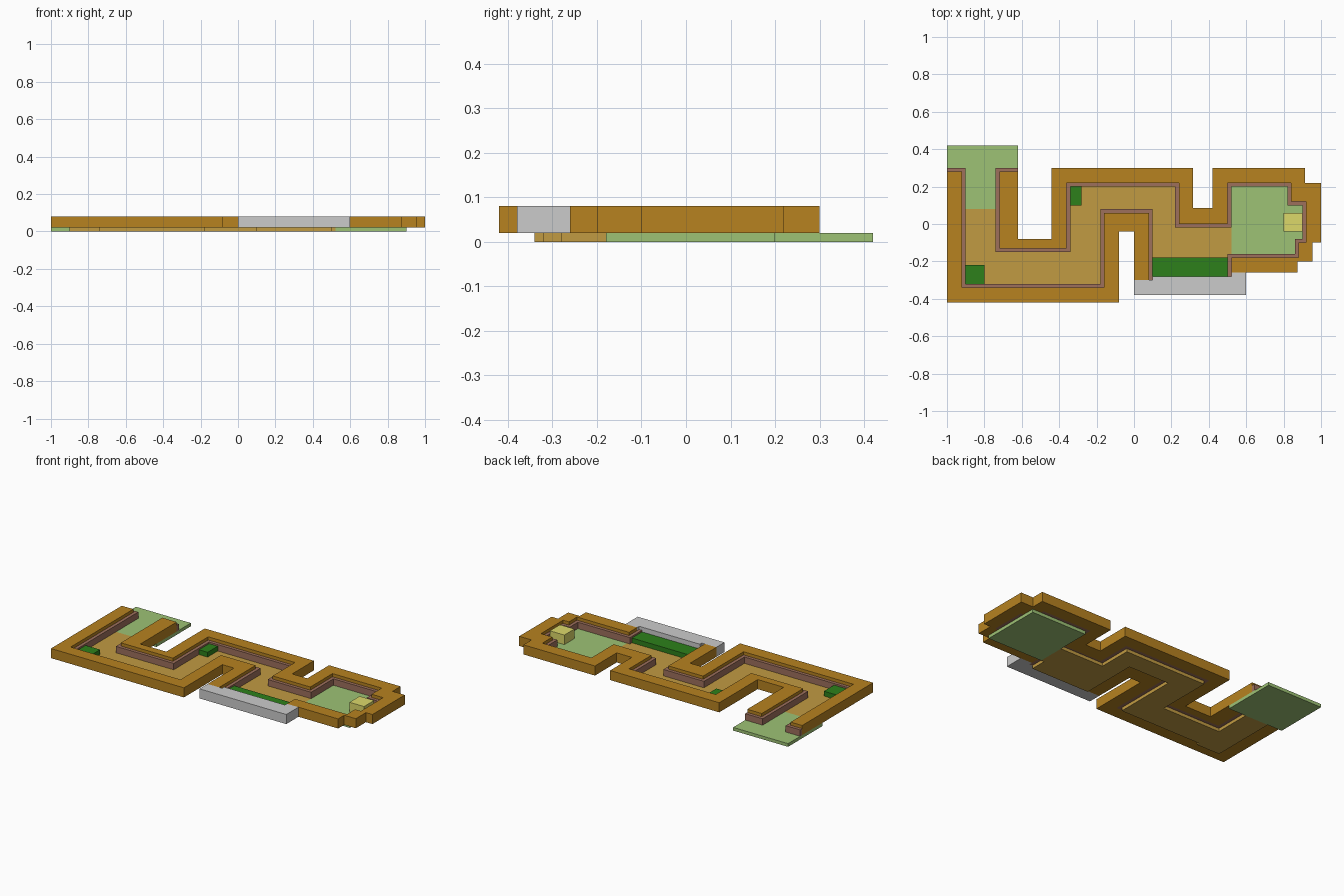
import bpy, bmesh
from mathutils import Vector

if "Cube" in bpy.data.objects:
    bpy.data.objects.remove(bpy.data.objects["Cube"])


def material(name, rgb):
    m = bpy.data.materials.new(name)
    lin = [(c / 255 / 12.92) if c < 11 else ((c / 255 + 0.055) / 1.055) ** 2.4 for c in rgb]
    m.diffuse_color = (*lin, 1)
    m.use_nodes = True
    m.node_tree.nodes["Principled BSDF"].inputs["Base Color"].default_value = m.diffuse_color
    return m


ORANGE = material("wall_orange", (183, 130, 32))
BROWN = material("trim_brown", (158, 112, 92))
TAN = material("floor_tan", (193, 155, 66))
LIGHT = material("light_green", (157, 194, 117))
DARK = material("dark_green", (45, 128, 27))
YELLOW = material("pale_yellow", (220, 216, 106))


def slab(name, outline, z0, z1, mat=None):
    """Extrude a flat outline from z0 to z1."""
    bm = bmesh.new()
    face = bm.faces.new([bm.verts.new((x, y, z0)) for x, y in outline])
    ext = bmesh.ops.extrude_face_region(bm, geom=[face])
    top = [v for v in ext["geom"] if isinstance(v, bmesh.types.BMVert)]
    bmesh.ops.translate(bm, verts=top, vec=(0, 0, z1 - z0))
    # the starting face is kept by the extrude and closes the bottom
    bmesh.ops.recalc_face_normals(bm, faces=bm.faces)
    mesh = bpy.data.meshes.new(name)
    bm.to_mesh(mesh)
    bm.free()
    ob = bpy.data.objects.new(name, mesh)
    bpy.context.collection.objects.link(ob)
    if mat:
        mesh.materials.append(mat)
    return ob


def box(name, x0, x1, y0, y1, z0, z1, mat=None):
    return slab(name, [(x0, y0), (x1, y0), (x1, y1), (x0, y1)], z0, z1, mat)


def offset(path, d):
    """Shift a right-angled path sideways by d (positive is left)."""
    out = []
    for i, p in enumerate(path):
        shift = Vector((0, 0))
        for a, b in ((i - 1, i), (i, i + 1)):
            if a >= 0 and b < len(path):
                t = (Vector(path[b]) - Vector(path[a])).normalized()
                n = Vector((-t.y, t.x))
                if shift.length == 0 or abs(shift.normalized().dot(n)) < 0.5:
                    shift += n * d
        out.append((p[0] + shift.x, p[1] + shift.y))
    return out


FLOOR, TRIM, WALL = 0.02, 0.06, 0.08

# Corridor walls: outer line plus the inner line back again
south_outer = [(-1, .28), (-1, -.42), (-.08, -.42), (-.08, -.04), (0, -.04), (0, -.30)]
south_inner = [(.08, -.30), (.08, .06), (-.16, .06), (-.16, -.34), (-.92, -.34), (-.92, .28)]
north_outer = [(-.62, .28), (-.62, -.08), (-.44, -.08), (-.44, .30), (.315, .30),
               (.315, .085), (.42, .085), (.42, .30), (.915, .30), (.915, .22),
               (1, .22), (1, -.10), (.955, -.10), (.955, -.20), (.875, -.20),
               (.875, -.26), (.52, -.26)]
north_inner = [(.52, -.18), (.88, -.18), (.88, -.10), (.92, -.10), (.92, .12),
               (.84, .12), (.84, .22), (.50, .22), (.50, 0), (.24, 0), (.24, .22),
               (-.36, .22), (-.36, -.13), (-.72, -.13), (-.72, .28)]
slab("south_wall", south_outer + south_inner, FLOOR, WALL, ORANGE)
slab("north_wall", north_outer + north_inner, FLOOR, WALL, ORANGE)

# Lower trim running along the inside of the walls
for name, path, d in (("south_trim", south_inner, -.02),
                      ("north_trim", [(.52, -.28)] + north_inner, .02)):
    slab(name, path + offset(path, d)[::-1], FLOOR, TRIM, BROWN)

# Trim caps on the two wall ends at the entrance
box("entrance_cap_left", -1, -.90, .28, .30, FLOOR, TRIM, BROWN)
box("entrance_cap_right", -.74, -.62, .28, .30, FLOOR, TRIM, BROWN)

# Grey block behind the alcove
slab("alcove_back_wall", [(0, -.38), (.60, -.38), (.60, -.26), (.52, -.26), (.52, -.28),
                          (.10, -.28), (.10, -.30), (0, -.30)], FLOOR, WALL)

# Floors
slab("corridor_floor", [(-.90, .08), (-.90, -.34), (-.74, -.34), (-.74, -.32), (-.18, -.32),
                        (-.18, .08), (.10, .08), (.10, -.28), (.50, -.28), (.50, -.18),
                        (.52, -.18), (.52, -.01), (.22, -.01), (.22, .20), (-.34, .20),
                        (-.34, -.15), (-.74, -.15), (-.74, .08)], 0, FLOOR, TAN)
box("entrance_floor", -1, -.62, .08, .42, 0, FLOOR, LIGHT)
box("end_room_floor", .52, .90, -.18, .20, 0, FLOOR, LIGHT)

# Furniture blocks
box("alcove_bench", .10, .50, -.28, -.18, FLOOR, .05, DARK)
box("corner_block", -.90, -.80, -.32, -.22, FLOOR, .05, DARK)
box("hall_block", -.34, -.28, .10, .20, FLOOR, .05, DARK)
box("end_room_block", .80, .90, -.04, .06, FLOOR, WALL, YELLOW)
